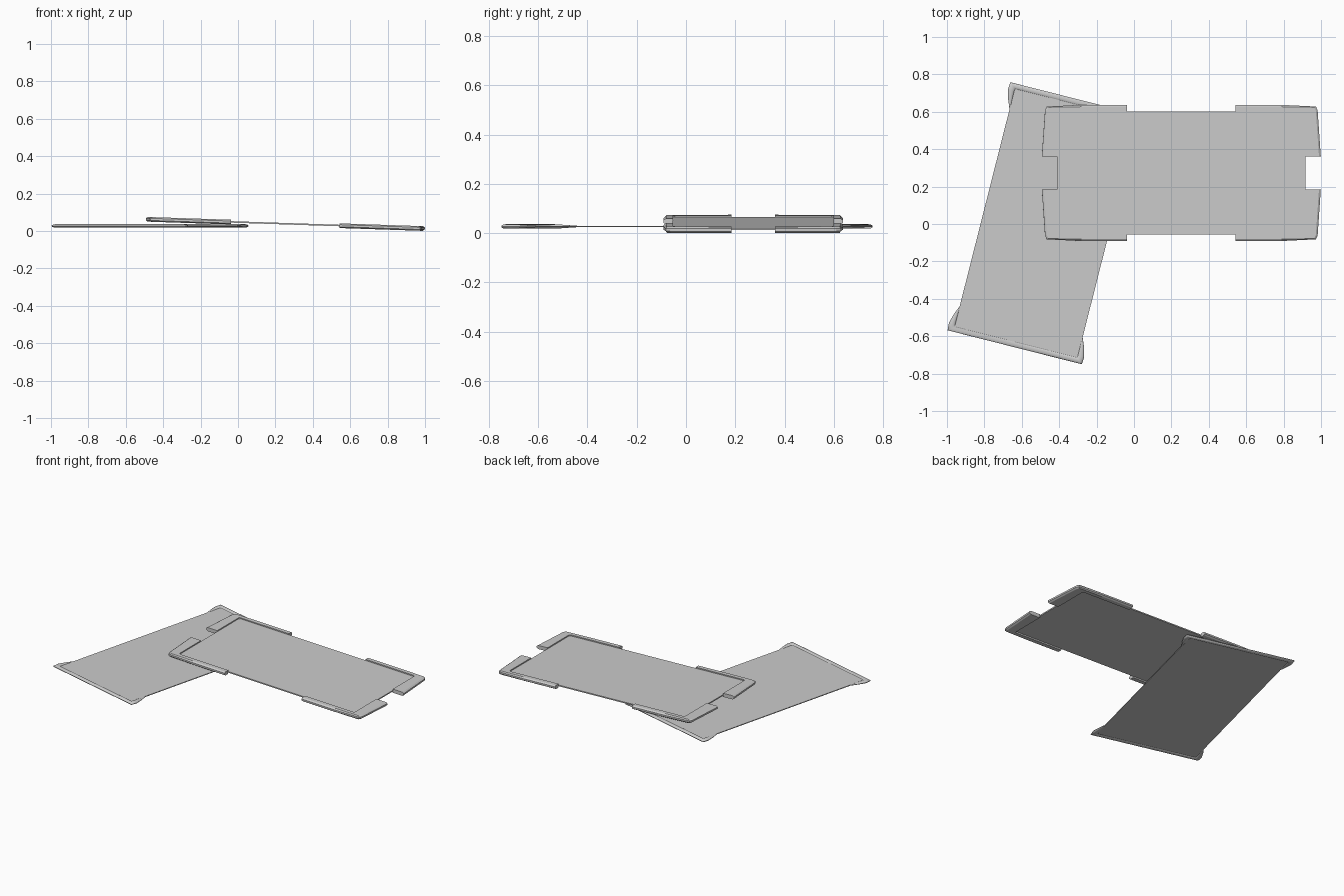
import bpy, bmesh, math
from mathutils import Matrix, Vector

if "Cube" in bpy.data.objects:
    bpy.data.objects.remove(bpy.data.objects["Cube"])


def make_object(name, bm, matrix, smooth=None):
    bmesh.ops.recalc_face_normals(bm, faces=bm.faces)
    mesh = bpy.data.meshes.new(name)
    bm.to_mesh(mesh)
    bm.free()
    ob = bpy.data.objects.new(name, mesh)
    bpy.context.collection.objects.link(ob)
    ob.matrix_world = matrix
    if smooth:
        bpy.ops.object.select_all(action='DESELECT')
        ob.select_set(True)
        bpy.context.view_layer.objects.active = ob
        bpy.ops.object.shade_smooth_by_angle(angle=math.radians(smooth))
    return ob


def panel(name, hx, hy, thick, z, matrix):
    bm = bmesh.new()
    bmesh.ops.create_cube(bm, size=1, matrix=Matrix.Translation((0, 0, z))
                          @ Matrix.Diagonal((2 * hx, 2 * hy, thick, 1)))
    return make_object(name, bm, matrix)


def loft(bm, sections):
    rings = [[bm.verts.new(p) for p in s] for s in sections]
    n = len(rings[0])
    for a, b in zip(rings, rings[1:]):
        for i in range(n):
            j = (i + 1) % n
            bm.faces.new((a[i], a[j], b[j], b[i]))
    bm.faces.new(rings[0])
    bm.faces.new(rings[-1][::-1])


# Upper tablet, tilted so one long end rests on the ground
upper = Matrix.Translation((0.253, 0.273, 0.0375)) @ Matrix.Rotation(0.0334, 4, 'Y')
panel("upper_panel", 0.665, 0.328, 0.008, 0.001, upper)

# Four chamfered corner bumpers: (outer point, inner point) stations
stations = [((0.290, 0.364), (0.290, 0.326)), ((0.535, 0.364), (0.535, 0.326)),
            ((0.720, 0.355), (0.655, 0.326)), ((0.729, 0.335), (0.663, 0.318)),
            ((0.746, 0.088), (0.663, 0.088))]
h = 0.0125
bumpers = bmesh.new()
for sx in (-1, 1):
    for sy in (-1, 1):
        sections = []
        for o, i in stations:
            o, i = Vector(o), Vector(i)
            c = o + (i - o).normalized() * 0.010
            ring = [(i, -h), (c, -h), (o, -h * 0.45), (o, h * 0.45), (c, h), (i, h)]
            sections.append([(sx * p.x, sy * p.y, z) for p, z in ring])
        loft(bumpers, sections)
make_object("upper_corner_bumpers", bumpers, upper)

# Lower tablet, turned and lying flat
lower = Matrix.Translation((-0.47, 0.004, 0.027)) @ Matrix.Rotation(math.radians(-14.2), 4, 'Z')
panel("lower_panel", 0.339, 0.668, 0.005, 0.0, lower)

# Rounded end caps with tapering side wings: (outer, inner, half height)
half = [((0.341, 0.547), (0.336, 0.547), 0.003), ((0.360, 0.595), (0.337, 0.595), 0.006),
        ((0.373, 0.643), (0.337, 0.643), 0.009), ((0.370, 0.684), (0.335, 0.655), 0.009)]
path = half + [((-o[0], o[1]), (-i[0], i[1]), t) for o, i, t in reversed(half)]
caps = bmesh.new()
for s in (-1, 1):
    sections = []
    for o, i, t in path:
        o, i = Vector(o), Vector(i)
        ring = []
        for k in range(12):
            a = 2 * math.pi * k / 12
            p = (o + i) / 2 + (o - i) / 2 * math.cos(a)
            ring.append((p.x, s * p.y, t * math.sin(a)))
        sections.append(ring)
    loft(caps, sections)
make_object("lower_end_caps", caps, lower, smooth=40)
